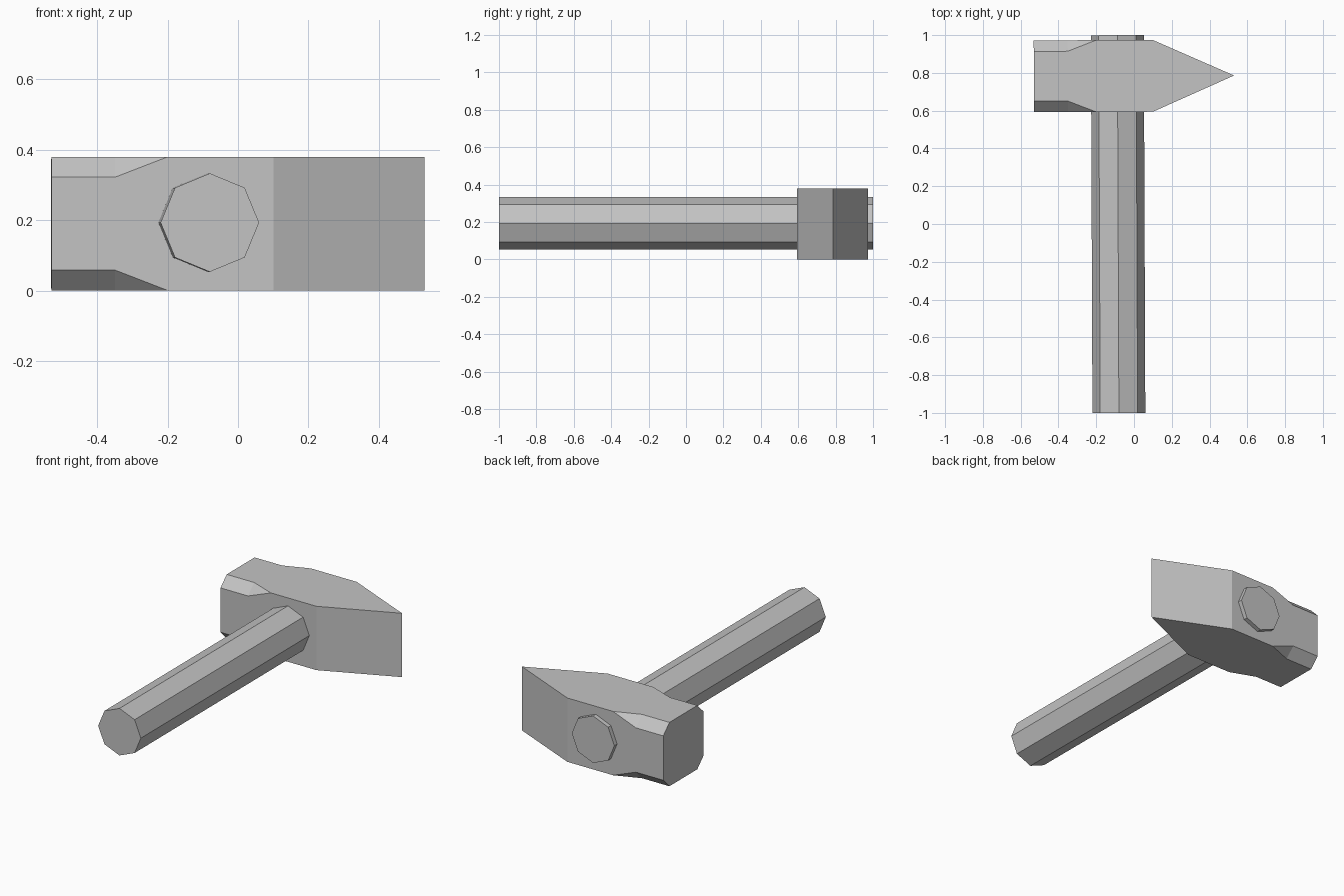
import bpy
import bmesh
from math import pi
from mathutils import Matrix, Vector

cube = bpy.data.objects.get("Cube")
if cube:
    bpy.data.objects.remove(cube)

grey = bpy.data.materials.new("plain grey")
grey.use_nodes = True
colour = (0.55, 0.55, 0.55, 1)
grey.diffuse_color = colour
grey.node_tree.nodes["Principled BSDF"].inputs["Base Color"].default_value = colour

TWIST = Matrix.Rotation(0.004, 4, "Z")  # the whole tool sits a hair off square


def finish(bm, name):
    bmesh.ops.recalc_face_normals(bm, faces=bm.faces)
    mesh = bpy.data.meshes.new(name)
    bm.to_mesh(mesh)
    bm.free()
    mesh.materials.append(grey)
    obj = bpy.data.objects.new(name, mesh)
    bpy.context.collection.objects.link(obj)
    return obj


# Handle: octagonal bar with a corner facing up
bm = bmesh.new()
bmesh.ops.create_cone(bm, cap_ends=True, segments=8, radius1=0.14, radius2=0.14, depth=2)
bm.transform(TWIST @ Matrix.Translation((-0.084, 0, 0.193)) @ Matrix.Rotation(pi / 2, 4, "X"))
finish(bm, "handle")

# Head: chamfered-corner sections lofted from the striking face to the wedge edge
HALF = 0.19
CENTRE = Vector((0, 0.784, HALF))


def section(x, width, chamfer):
    inner_y, inner_z = max(width - chamfer, 0), HALF - chamfer
    corners = []
    for sy, sz in ((1, 1), (-1, 1), (-1, -1), (1, -1)):
        pair = [(sy * width, sz * inner_z), (sy * inner_y, sz * HALF)]
        corners += pair if sy * sz > 0 else pair[::-1]
    return [bm.verts.new(CENTRE + Vector((x, y, z))) for y, z in corners]


bm = bmesh.new()
stations = ((-0.53, HALF, 0.058), (-0.35, HALF, 0.058), (-0.2, HALF, 0),
            (0.1, HALF, 0), (0.53, 0, 0))
rings = [section(*s) for s in stations]
for a, b in zip(rings, rings[1:]):
    for i in range(8):
        j = (i + 1) % 8
        bm.faces.new((a[i], a[j], b[j], b[i]))
bm.faces.new(rings[0])
# Collapse the corners where the chamfers run out and the wedge closes
bmesh.ops.remove_doubles(bm, verts=bm.verts, dist=0.0005)
bmesh.ops.dissolve_degenerate(bm, dist=0.0005, edges=bm.edges)
bm.transform(TWIST)
bm.transform(Matrix.Translation((0.003, 0, 0)))
finish(bm, "hammer_head")
